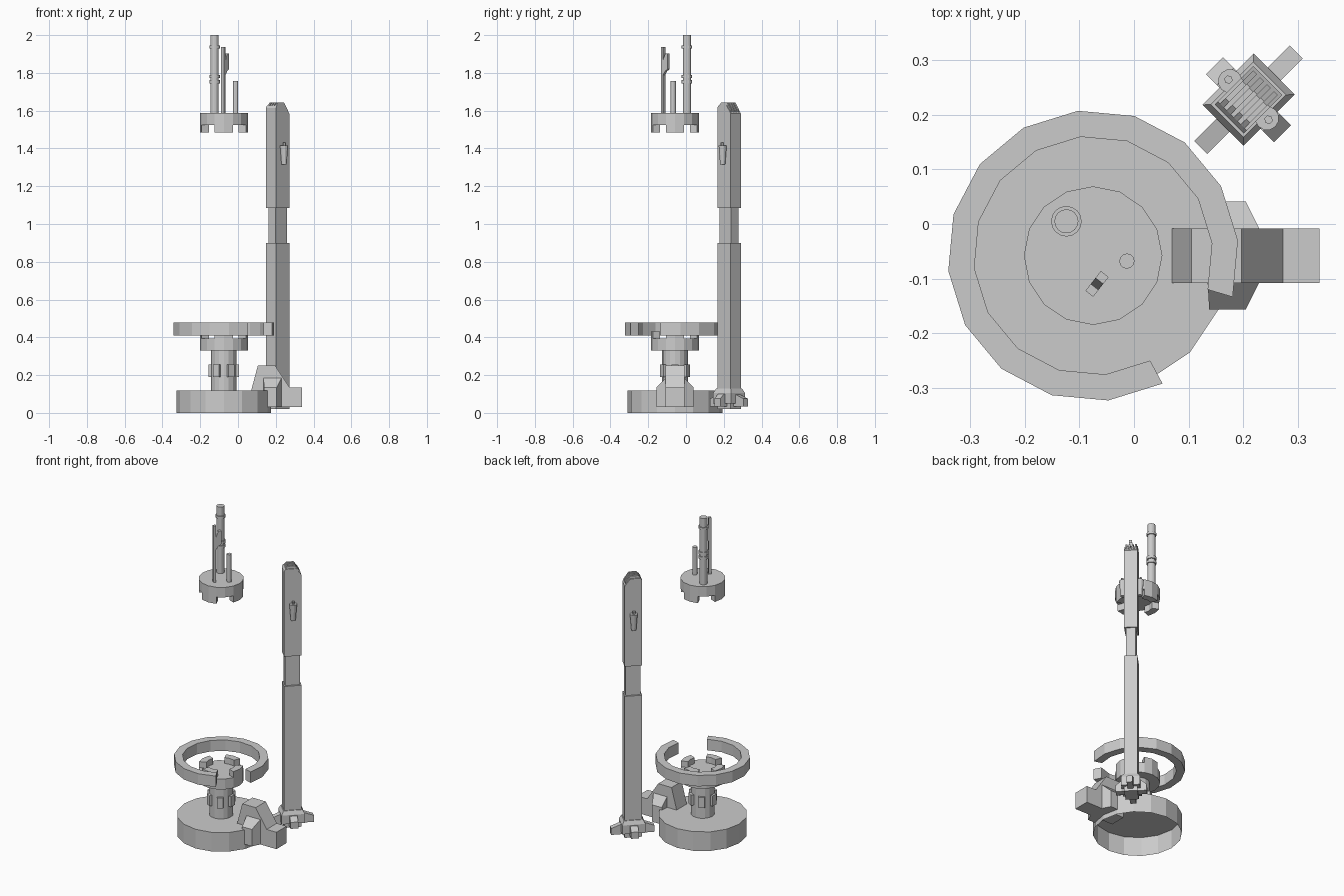
import bpy, bmesh
from math import cos, sin, pi, radians
from mathutils import Matrix, Vector

if "Cube" in bpy.data.objects:
    bpy.data.objects.remove(bpy.data.objects["Cube"])

CX, CY = -0.075, -0.058          # axis of the round stand
HUB = Matrix.Translation((CX, CY, 0))
# pillar frame: local x runs along world (1,1), local y along (-1,1)
PIL = Matrix.Translation((0.21, 0.228, 0)) @ Matrix.Rotation(pi / 4, 4, 'Z')


def finish(name, bm, mat=Matrix(), normals=True):
    if normals:
        bmesh.ops.recalc_face_normals(bm, faces=bm.faces)
    bm.transform(mat)
    me = bpy.data.meshes.new(name)
    bm.to_mesh(me)
    bm.free()
    ob = bpy.data.objects.new(name, me)
    bpy.context.collection.objects.link(ob)
    return ob


def loft(name, loops, mat=Matrix(), cap_start=True, cap_end=True):
    """Skin a series of equal-length closed loops."""
    bm = bmesh.new()
    rows = [[bm.verts.new(p) for p in lp] for lp in loops]
    n = len(rows[0])
    for a, b in zip(rows, rows[1:]):
        for i in range(n):
            j = (i + 1) % n
            bm.faces.new((a[i], a[j], b[j], b[i]))
    if cap_start:
        bm.faces.new(rows[0][::-1])
    if cap_end:
        bm.faces.new(rows[-1])
    return finish(name, bm, mat, cap_start and cap_end)


def circle(r, z, n, x=0, y=0):
    return [(x + r * cos(2 * pi * i / n), y + r * sin(2 * pi * i / n), z) for i in range(n)]


def cyl(name, r, z0, z1, n, mat=Matrix(), r1=None, x=0, y=0, cap_start=True):
    return loft(name, [circle(r, z0, n, x, y), circle(r if r1 is None else r1, z1, n, x, y)],
                mat, cap_start)


def rect(sx, sy, z):
    return [(-sx / 2, -sy / 2, z), (sx / 2, -sy / 2, z), (sx / 2, sy / 2, z), (-sx / 2, sy / 2, z)]


def box(name, x0, x1, y0, y1, z0, z1, mat=Matrix()):
    return loft(name, [[(x0, y0, z), (x1, y0, z), (x1, y1, z), (x0, y1, z)] for z in (z0, z1)], mat)


def extrude_y(name, prof, y0, y1, mat=Matrix()):
    return loft(name, [[(u, y, z) for u, z in prof] for y in (y0, y1)], mat)


def arc(name, r0, r1, z0, z1, a0, a1, seg, mat=HUB):
    loops = []
    for i in range(seg + 1):
        a = radians(a0 + (a1 - a0) * i / seg)
        c, s = cos(a), sin(a)
        loops.append([(r * c, r * s, z) for r, z in ((r0, z0), (r1, z0), (r1, z1), (r0, z1))])
    return loft(name, loops, mat)


# round base (open underneath), column and column blocks
cyl("base_drum", 0.251, 0.0, 0.119, 16, HUB, cap_start=False)
cyl("stand_column", 0.068, 0.119, 0.335, 16, HUB)
for i in range(6):
    box(f"column_block_{i}", 0.05, 0.081, -0.018, 0.018, 0.19, 0.255,
        HUB @ Matrix.Rotation(i * pi / 3, 4, 'Z'))

# lower and upper crowns with four facing teeth each
cyl("lower_crown", 0.127, 0.33, 0.395, 16, HUB)
cyl("upper_crown", 0.127, 1.525, 1.587, 16, HUB)
for i in range(4):
    a = 90 * i
    arc(f"lower_tooth_{i}", 0.085, 0.127, 0.39, 0.432, a - 22.5, a + 22.5, 2)
    arc(f"upper_tooth_{i}", 0.085, 0.127, 1.484, 1.53, a - 22.5, a + 22.5, 2)

# open ring: 14 of 16 segments
arc("open_ring", 0.219, 0.267, 0.41, 0.478, -16.5, 298.5, 14)

# mast and rods on the upper crown
MX, MY = -0.124, 0.005
cyl("tall_mast", 0.022, 1.58, 2.0, 16, x=MX, y=MY)
for i, (z0, z1) in enumerate(((1.93, 1.945), (1.745, 1.762), (1.772, 1.79))):
    cyl(f"mast_band_{i}", 0.028, z0, z1, 16, x=MX, y=MY)
cyl("short_rod", 0.014, 1.58, 1.758, 12, x=-0.013, y=-0.068)
blade = [(0, 1.58), (0.016, 1.58), (0.016, 1.79), (0.03, 1.81), (0.046, 1.82), (0.046, 1.903),
         (0.03, 1.903), (0.016, 1.87), (0.016, 1.938), (0, 1.938)]
extrude_y("blade_antenna", blade, -0.009, 0.009,
          Matrix.Translation((-0.082, -0.128, 0)) @ Matrix.Rotation(radians(52), 4, 'Z'))

# side console with flared wings
console = [(0.07, 0.03), (0.34, 0.03), (0.34, 0.135), (0.273, 0.135), (0.197, 0.25),
           (0.105, 0.25), (0.07, 0.119)]
extrude_y("side_console", console, CY - 0.05, CY + 0.05)
for name, s in (("front", -1), ("back", 1)):
    yi, yo = CY + s * 0.049, CY + s * 0.099
    loft(f"console_wing_{name}", [
        [(0.135, yi, 0.03), (0.23, yi, 0.03), (0.23, yi, 0.185), (0.135, yi, 0.185)],
        [(0.138, yo, 0.03), (0.205, yo, 0.03), (0.205, yo, 0.135), (0.138, yo, 0.135)]])

# pillar: lower body, neck, chamfered head with ribs
loft("pillar_body", [rect(0.1, 0.075, 0.02), rect(0.1, 0.075, 0.9)], PIL)
loft("pillar_neck", [rect(0.085, 0.055, 0.89), rect(0.085, 0.055, 1.1)], PIL)
head = [(-0.05, 1.085), (0.05, 1.085), (0.05, 1.585), (0.018, 1.628), (-0.042, 1.628), (-0.05, 1.615)]
extrude_y("pillar_head", head, -0.0375, 0.0375, PIL)
rib = [(-0.042, 1.615), (0.044, 1.58), (0.044, 1.603), (0.016, 1.643), (-0.028, 1.643), (-0.042, 1.628)]
for i in range(4):
    y = -0.027 + 0.018 * i
    extrude_y(f"head_rib_{i}", rib, y - 0.005, y + 0.005, PIL)

# tapered handles on the two broad faces
for i, s in enumerate((-1, 1)):
    cyl(f"side_handle_{i}", 0.014, 1.315, 1.415, 12, PIL, r1=0.022, y=s * 0.048)
    cyl(f"handle_knob_{i}", 0.008, 1.41, 1.432, 6, PIL, y=s * 0.052)

# pillar foot: flange plus four stubby legs
loft("foot_flange", [rect(0.133, 0.106, 0.05), rect(0.133, 0.106, 0.105), rect(0.11, 0.085, 0.128)], PIL)
for i in range(4):
    reach, half = ((0.124, 0.017), (0.088, 0.022))[i % 2]
    leg = [(0.03, 0.035), (reach, 0.035), (reach, 0.075), (0.06, 0.1), (0.03, 0.1)]
    extrude_y(f"foot_leg_{i}", leg, -half, half, PIL @ Matrix.Rotation(i * pi / 2, 4, 'Z'))
